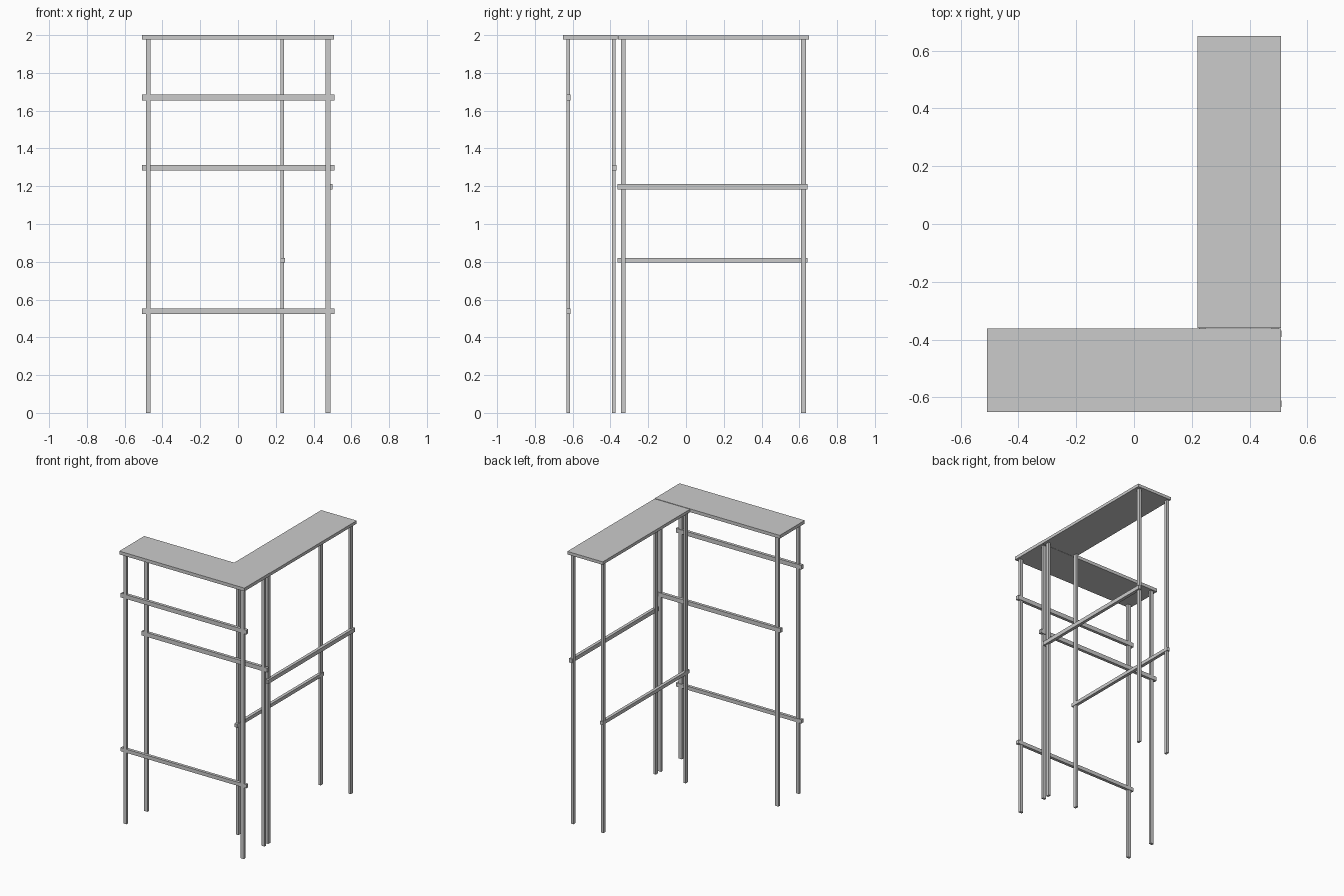
import bpy

if "Cube" in bpy.data.objects:
    bpy.data.objects.remove(bpy.data.objects["Cube"])


def box(name, x, y, z):
    """Axis-aligned box from (min, max) ranges."""
    bpy.ops.mesh.primitive_cube_add(size=1)
    ob = bpy.context.object
    ob.name = name
    ob.location = [(a + b) / 2 for a, b in (x, y, z)]
    ob.scale = [b - a for a, b in (x, y, z)]
    bpy.ops.object.transform_apply(location=False, rotation=False, scale=True)
    return ob


def around(c, size):
    return (c - size / 2, c + size / 2)


TOP, UNDER = 2.0, 1.976

# L-shaped top made of two boards
box("front_top_board", (-0.508, 0.508), (-0.651, -0.362), (UNDER, TOP))
box("side_top_board", (0.22, 0.508), (-0.360, 0.651), (UNDER, TOP - 0.002))

# Front section legs
for x in (-0.475, 0.477):
    for y in (-0.624, -0.383):
        box("front_section_leg", around(x, 0.026), around(y, 0.018), (0, UNDER))

# Side section legs
for x in (0.235, 0.478):
    for y in (-0.332, 0.623):
        box("side_section_leg", around(x, 0.018), around(y, 0.026), (0, UNDER))

# Front section rails running left to right
for y, z, h in ((-0.622, 1.669, 0.031), (-0.622, 0.538, 0.027), (-0.380, 1.298, 0.031)):
    box("front_section_rail", (-0.509, 0.511), around(y, 0.022), around(z, h))

# Side section rails running front to back
for x, z, h in ((0.488, 1.198, 0.029), (0.236, 0.808, 0.025)):
    box("side_section_rail", around(x, 0.023), (-0.363, 0.644), around(z, h))
